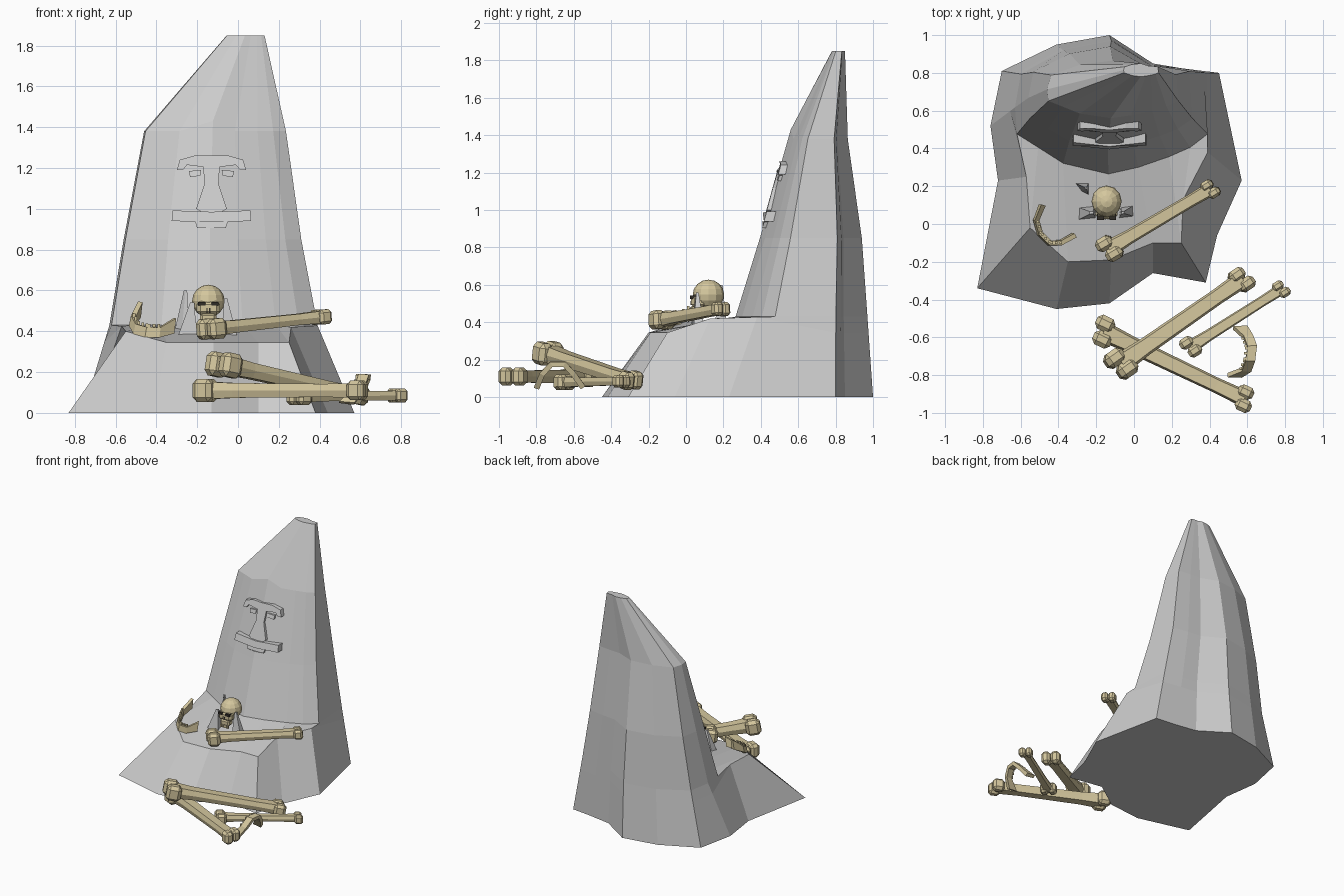
import bpy, bmesh
from mathutils import Vector, Matrix

if "Cube" in bpy.data.objects:
    bpy.data.objects.remove(bpy.data.objects["Cube"])

def material(name, rgb):
    m = bpy.data.materials.new(name)
    m.diffuse_color = (*rgb, 1)
    m.use_nodes = True
    m.node_tree.nodes["Principled BSDF"].inputs["Base Color"].default_value = m.diffuse_color
    return m

BONE = material("bone", (0.66, 0.57, 0.34))
DARK = material("hollow", (0.03, 0.025, 0.02))

def finish(bm, name, mat=None):
    bmesh.ops.recalc_face_normals(bm, faces=bm.faces[:])
    me = bpy.data.meshes.new(name)
    bm.to_mesh(me)
    bm.free()
    ob = bpy.data.objects.new(name, me)
    bpy.context.collection.objects.link(ob)
    if mat:
        me.materials.append(mat)
    return ob

def loft(bm, rings):
    vs = [[bm.verts.new(p) for p in r] for r in rings]
    n = len(rings[0])
    for a, b in zip(vs, vs[1:]):
        for i in range(n):
            j = (i + 1) % n
            bm.faces.new((a[i], a[j], b[j], b[i]))
    bm.faces.new(vs[0])
    bm.faces.new(vs[-1])

def block(bm, loc, size, rot=None, bevel=0.0):
    m = Matrix.Translation(loc) @ (rot or Matrix()) @ Matrix.Diagonal((*size, 1))
    vs = bmesh.ops.create_cube(bm, size=1, matrix=m)["verts"]
    if bevel:
        es = list({e for v in vs for e in v.link_edges})
        bmesh.ops.bevel(bm, geom=es, offset=bevel, segments=1, affect='EDGES')

# Rock: irregular foot, sloping ledge at the front, tapering pillar
foot = [(-.72, .23), (-.83, -.34), (-.41, -.45), (-.13, -.42), (.10, -.26), (.38, -.31), (.44, -.06), (.57, .23),
        (.45, .80), (.28, .82), (.10, .85), (-.13, 1.0), (-.41, .95), (-.70, .81), (-.76, .52)]
ledge = [(-.57, .25, .425), (-.55, -.02, .40), (-.35, -.20, .345), (-.12, -.19, .345),
         (.10, -.10, .345), (.25, -.10, .345), (.26, .13, .42), (.39, .38, .428)]
shape = [(.01, .30), (.12, .20), (.25, .08), (.485, 0), (.64, .05), (.80, .13), (.91, .20), (1, .30),
         (.98, .76), (.83, .80), (.70, .82), (.50, 1), (.25, .93), (.03, .75), (0, .5)]

def pillar_ring(z, x0, x1, y0, y1):
    return [Vector((x0 + u * (x1 - x0), y0 + v * (y1 - y0), z)) for u, v in shape]

base = [Vector((x, y, 0)) for x, y in foot]
column = [pillar_ring(*r) for r in ((.43, -.63, .39, .265, .97), (.85, -.56, .31, .395, .94),
                                    (1.38, -.46, .235, .56, .865), (1.85, -.055, .13, .78, .85))]
column[2][3].z = 1.43
shelf = [Vector(p) for p in ledge] + [base[i].lerp(column[0][i], .8) for i in range(8, 15)]
bm = bmesh.new()
loft(bm, [base, shelf] + column)
finish(bm, "rock")

# Carved face, mirrored half profiles that follow the slope of the pillar
CX = -.13

def carve(name, halves, proud, depth=.06):
    bm = bmesh.new()
    for poly in halves:
        rings = []
        for back in (-proud, depth):
            rings.append([(CX + x, .42 + .3 * (z - .93) + .1 * abs(x) + back, z) for x, z in poly])
        loft(bm, rings)
    finish(bm, name)

def mirrored(half):
    return half + [(-x, z) for x, z in reversed(half) if x > 0]

carve("face_brow", [mirrored([(0, 1.26), (.085, 1.26), (.155, 1.24), (.17, 1.19), (.14, 1.19),
                              (.12, 1.215), (.04, 1.205), (0, 1.205)])], .022)
carve("face_nose", [mirrored([(0, 1.21), (.04, 1.21), (.035, 1.12), (.075, 1.0), (.05, .985), (0, .985)])], .016)
carve("face_lip", [mirrored([(0, .985), (.19, .992), (.195, .94), (0, .935)])], .026)
carve("face_chin", [mirrored([(0, .937), (.08, .937), (.07, .905), (0, .905)])], .012)
eye = [(.05, 1.19), (.11, 1.185), (.105, 1.155), (.055, 1.162)]
carve("face_eyes", [eye, [(-x, z) for x, z in eye]], .008)

# Stone shards around the skull
def shard(name, foot_pts, tip):
    bm = bmesh.new()
    t = Vector(tip)
    low = [Vector((x, y, .36)) for x, y in foot_pts]
    mid = sum(low, Vector()) / len(low)
    loft(bm, [low, [t + (p - mid) * .2 for p in low]])
    finish(bm, name)

shard("shard_back", [(-.32, .22), (-.24, .22), (-.24, .15), (-.28, .17)], (-.255, .19, .60))
shard("shard_left", [(-.30, .02), (-.20, .03), (-.21, .10), (-.30, .09)], (-.225, .06, .54))
shard("shard_right", [(-.08, .03), (0, .04), (0, .10), (-.07, .09)], (-.06, .06, .56))

# Long bones: tapered six-sided shaft with two faceted knuckles per end
def long_bone(name, a, b, w, k0, k1):
    a, b = Vector(a), Vector(b)
    d = (b - a).normalized()
    side = d.cross(Vector((0, 0, 1))).normalized()
    up = side.cross(d)
    rot = Matrix((side, d, up)).transposed().to_4x4()
    bm = bmesh.new()
    hexa = [(-1, 0), (-.75, .8), (.75, .8), (1, 0), (.75, -.8), (-.75, -.8)]
    rings = []
    for t, s in ((0, 1.15), (.2, .95), (.8, .85), (1, .95)):
        c = a.lerp(b, t)
        rings.append([c + side * x * s * w / 2 + up * z * s * w / 2 for x, z in hexa])
    loft(bm, rings)
    for p, k in ((a, k0), (b, k1)):
        for s in (-1, 1):
            block(bm, p + side * s * k * .45 + d * s * k * .12, (k * .9, k * 1.15, k * 1.25), rot, k * .25)
    finish(bm, name, BONE)

long_bone("bone_ledge", (-.13, -.13, .412), (.405, .185, .47), .08, .08, .058)
long_bone("bone_front", (-.16, -.57, .11), (.585, -.925, .11), .095, .09, .076)
long_bone("bone_leaning", (-.07, -.74, .235), (.57, -.295, .09), .10, .095, .076)
long_bone("bone_small", (.30, -.65, .08), (.78, -.345, .085), .065, .066, .054)

# Skull: low-poly cranium, narrow upper face, teeth
S = Vector((-.145, .12, .548))
bm = bmesh.new()
bmesh.ops.create_uvsphere(bm, u_segments=12, v_segments=8, radius=.08,
                          matrix=Matrix.Translation(S) @ Matrix.Diagonal((1, 1.05, 1, 1)))
block(bm, S + Vector((0, -.05, -.035)), (.115, .085, .07), bevel=.018)
block(bm, S + Vector((0, -.06, -.085)), (.08, .06, .05), bevel=.012)
for i in range(5):
    block(bm, S + Vector(((i - 2) * .015, -.083, -.112)), (.011, .014, .024))
finish(bm, "skull", BONE)
bm = bmesh.new()
for s in (-1, 1):
    block(bm, S + Vector((s * .032, -.083, -.002 - .012)), (.036, .03, .018))
    block(bm, S + Vector((s * .007, -.09, -.045)), (.006, .01, .02))
finish(bm, "skull_hollows", DARK)

# Jawbones: curved strip with teeth along one edge and raised ends
def jaw(name, pts, up, height, thick):
    up = Vector(up).normalized()
    pts = [Vector(p) for p in pts]
    bm = bmesh.new()
    rings = []
    last = len(pts) - 1
    for i, p in enumerate(pts):
        t = pts[min(i + 1, last)] - pts[max(i - 1, 0)]
        n = t.cross(up).normalized() * thick / 2
        h = up * height * (1.5 if i in (0, last) else 1)
        rings.append([p - n, p + n, p + n * .8 + h, p - n * .8 + h])
    loft(bm, rings)
    for p, q in zip(pts[1:-1], pts[2:-1]):
        for f in (.1, .5, .9):
            block(bm, p.lerp(q, f) + up * (height + .006), (.013, .013, .022))
    finish(bm, name, BONE)

jaw("jaw_ledge", [(-.49, .10, .47), (-.52, .02, .425), (-.50, -.05, .385), (-.45, -.10, .37),
                  (-.39, -.10, .37), (-.32, -.06, .39)], (.15, 0, 1), .05, .03)
jaw("jaw_ground", [(.57, -.80, .045), (.62, -.77, .12), (.64, -.72, .175), (.65, -.65, .175),
                   (.63, -.60, .12), (.60, -.55, .05)], (-1, 0, .1), .05, .03)
